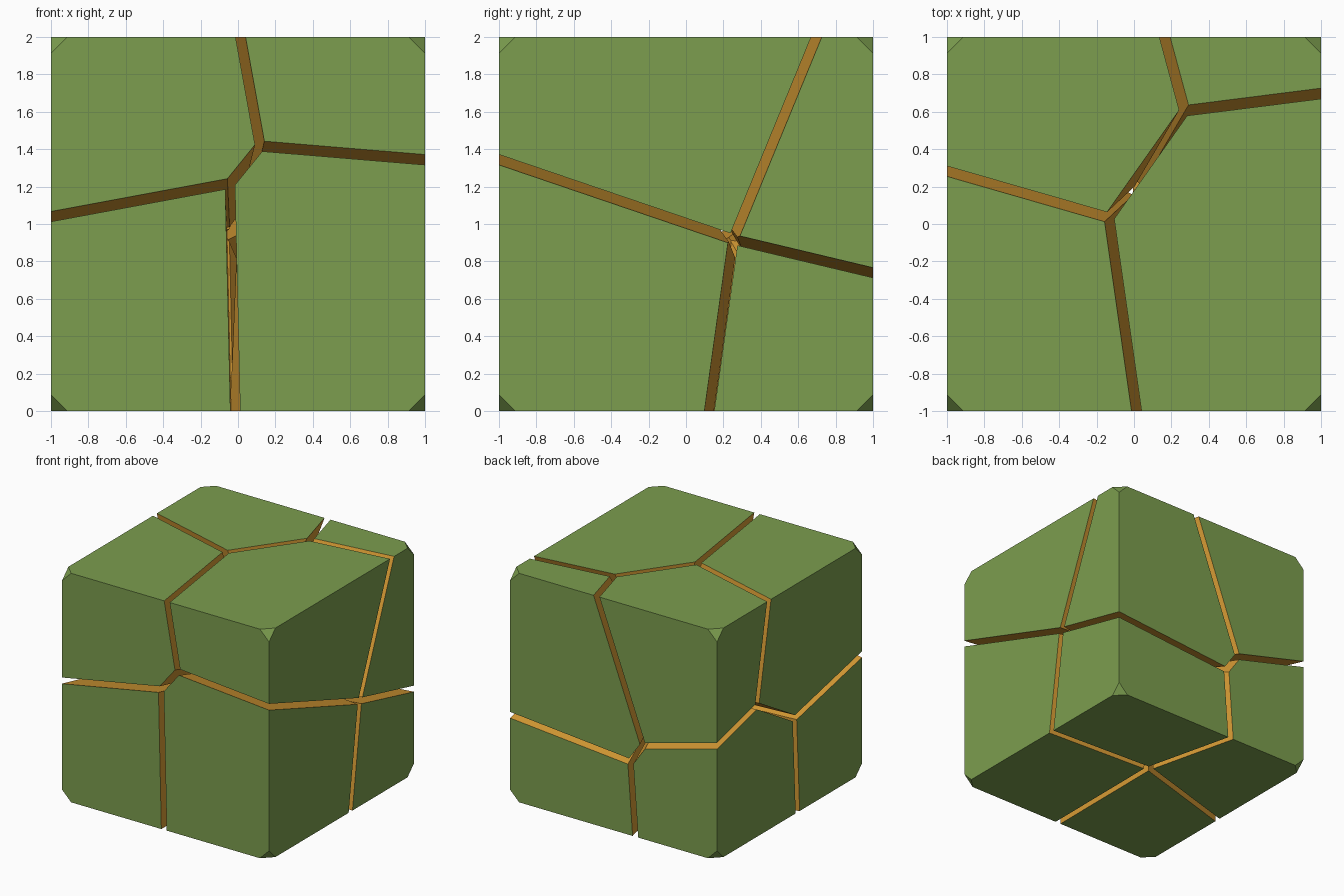
import bpy, bmesh
from mathutils import Vector

if "Cube" in bpy.data.objects:
    bpy.data.objects.remove(bpy.data.objects["Cube"])

GAP = 0.026      # half width of the cracks
CHAMFER = 0.088  # size of the clipped cube corners

NAMES = {
    "A": "chunk_front_left_top", "B": "chunk_front_right_top",
    "C": "chunk_front_left_bottom", "D": "chunk_front_right_bottom",
    "E": "chunk_back_left_top", "F": "chunk_back_right_top",
    "G": "chunk_back_left_bottom", "H": "chunk_back_right_bottom",
}

# Points on the cube surface where cracks meet, with the chunks that touch there
SEAMS = [
    ("ABD", .12, -1, 1.42), ("ACD", -.037, -1, 1.22),
    ("ABE", -.14, .04, 2), ("BEF", .27, .60, 2),
    ("AEG", -1, .444, 1.128), ("ACG", -1, -.083, .835),
    ("EFG", -.27, 1, .82), ("FGH", -.177, 1, .642),
    ("BDFH", 1, .255, .918), ("CDGH", -.01, .18, 0),
    ("AB", .013, -1, 2), ("CD", -.016, -1, 0), ("EF", .166, 1, 2), ("GH", -.21, 1, 0),
    ("AE", -1, .283, 2), ("BF", 1, .70, 2), ("CG", -1, -.11, 0), ("DH", 1, .122, 0),
    ("AC", -1, -1, 1.04), ("BD", 1, -1, 1.345), ("EG", -1, 1, 1.007), ("FH", 1, 1, .738),
]


def material(name, rgb):
    m = bpy.data.materials.new(name)
    m.diffuse_color = (*rgb, 1)
    m.use_nodes = True
    m.node_tree.nodes["Principled BSDF"].inputs["Base Color"].default_value = m.diffuse_color
    return m


def solve_cells():
    """Each chunk is where its linear function n.p - c is largest; fit them to the seams."""
    cells = "BCDEFGH"            # chunk A is the zero reference
    size = 4 * len(cells)
    rows = [([1.0] + [0.0] * (size - 1), 1.0)]   # fixes the overall scale
    for touching, x, y, z in SEAMS:
        for other in touching[1:]:
            row = [0.0] * size
            for cell, sign in ((other, 1), (touching[0], -1)):
                if cell != "A":
                    k = 4 * cells.index(cell)
                    row[k:k + 4] = [sign * x, sign * y, sign * z, -sign]
            rows.append((row, 0.0))
    # Least squares by Gauss-Jordan elimination
    m = [[sum(r[i] * r[j] for r, _ in rows) for j in range(size)]
         + [sum(r[i] * v for r, v in rows)] for i in range(size)]
    for i in range(size):
        p = max(range(i, size), key=lambda k: abs(m[k][i]))
        m[i], m[p] = m[p], m[i]
        m[i] = [v / m[i][i] for v in m[i]]
        for k in range(size):
            if k != i:
                f = m[k][i]
                m[k] = [a - f * b for a, b in zip(m[k], m[i])]
    s = [r[-1] for r in m]
    result = {"A": (Vector((0, 0, 0)), 0.0)}
    for k, cell in enumerate(cells):
        result[cell] = (Vector(s[4 * k:4 * k + 3]), s[4 * k + 3])
    return result


def slice_off(bm, point, normal, mat):
    """Cut away everything beyond the plane and cap the cut."""
    cut = bmesh.ops.bisect_plane(
        bm, geom=bm.verts[:] + bm.edges[:] + bm.faces[:], dist=1e-5,
        plane_co=point, plane_no=normal, clear_outer=True)["geom_cut"]
    edges = [e for e in cut if isinstance(e, bmesh.types.BMEdge) and e.is_boundary]
    if len(edges) > 2:
        bmesh.ops.edgeloop_fill(bm, edges=edges, mat_nr=mat)


skin = material("green_skin", (.20, .34, .077))
inside = material("orange_inside", (.68, .33, .035))
cells = solve_cells()

for key, (n, c) in cells.items():
    bm = bmesh.new()
    bmesh.ops.create_cube(bm, size=2)
    bmesh.ops.translate(bm, verts=bm.verts, vec=(0, 0, 1))
    # Clipped cube corners
    for sx in (-1, 1):
        for sy in (-1, 1):
            for sz in (-1, 1):
                d = Vector((sx, sy, sz))
                slice_off(bm, Vector((0, 0, 1)) + d * (1 - CHAMFER / 3), d.normalized(), 0)
    # Crack faces towards every other chunk
    for other, (n2, c2) in cells.items():
        if other != key:
            d = n2 - n
            unit = d.normalized()
            slice_off(bm, unit * ((c2 - c) / d.length - GAP), unit, 1)
    bmesh.ops.recalc_face_normals(bm, faces=bm.faces)
    mesh = bpy.data.meshes.new(NAMES[key])
    bm.to_mesh(mesh)
    bm.free()
    mesh.materials.append(skin)
    mesh.materials.append(inside)
    bpy.context.collection.objects.link(bpy.data.objects.new(NAMES[key], mesh))
